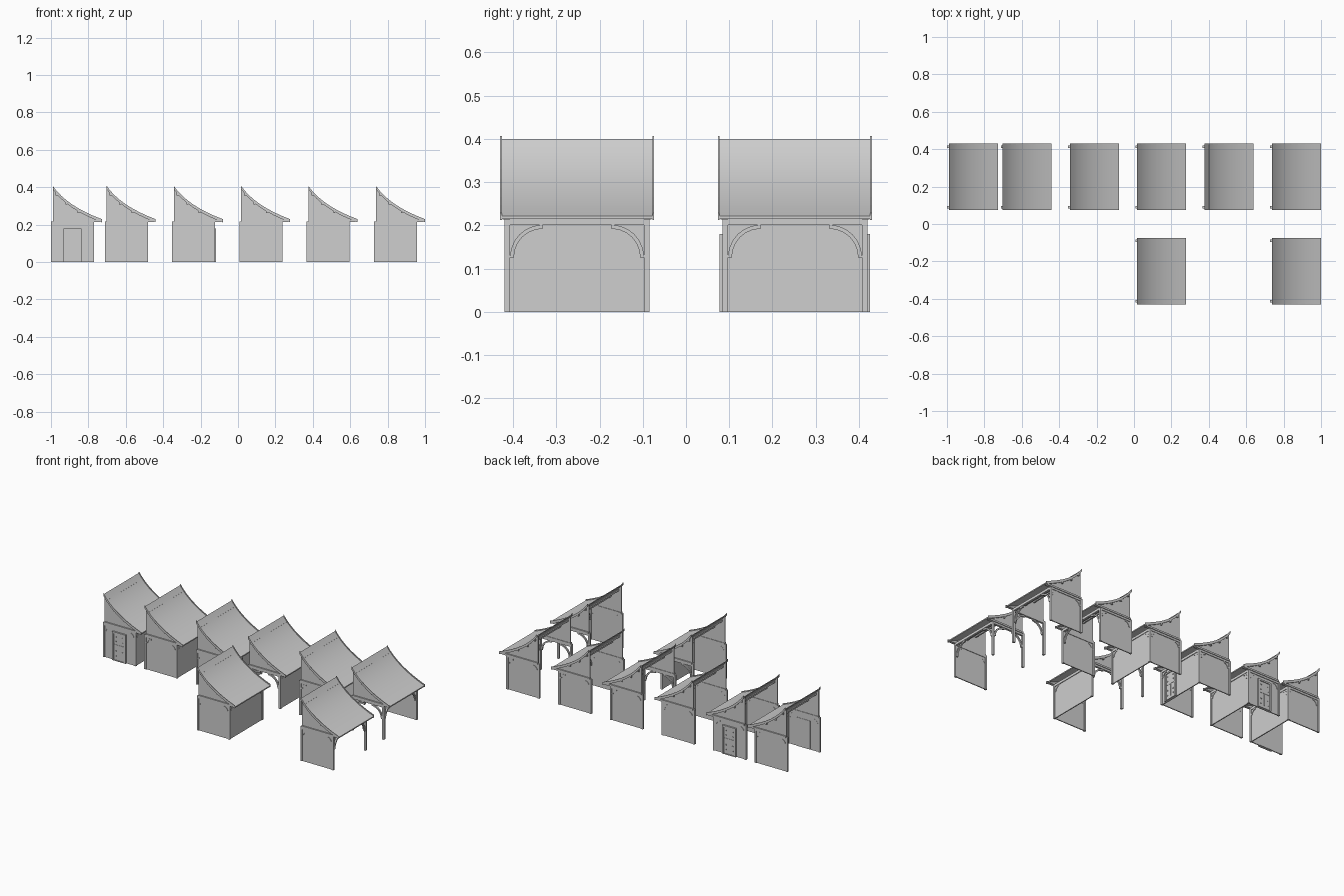
import bpy, bmesh, math
from mathutils import Matrix, Vector

if "Cube" in bpy.data.objects:
    bpy.data.objects.remove(bpy.data.objects["Cube"])

grey = bpy.data.materials.new("plain_grey")
grey.use_nodes = True
grey.diffuse_color = (0.62, 0.62, 0.62, 1)
grey.node_tree.nodes["Principled BSDF"].inputs["Base Color"].default_value = (0.62, 0.62, 0.62, 1)

WIDTH, DEPTH, HEIGHT, POST = 0.23, 0.336, 0.217, 0.013
VERGE = 0.178


def prism(bm, points, v0, v1):
    """Extrude an outline in the (u, z) plane from v0 to v1."""
    near = [bm.verts.new((u, v0, z)) for u, z in points]
    far = [bm.verts.new((u, v1, z)) for u, z in points]
    bm.faces.new(near)
    bm.faces.new(far[::-1])
    n = len(points)
    for i in range(n):
        j = (i + 1) % n
        bm.faces.new((near[j], near[i], far[i], far[j]))


def block(bm, u0, u1, z0, z1, v0, v1):
    prism(bm, [(u0, z0), (u1, z0), (u1, z1), (u0, z1)], v0, v1)


def finish(bm, name, matrix, smooth=False):
    bm.transform(matrix)
    bmesh.ops.recalc_face_normals(bm, faces=bm.faces)
    mesh = bpy.data.meshes.new(name)
    bm.to_mesh(mesh)
    bm.free()
    mesh.materials.append(grey)
    obj = bpy.data.objects.new(name, mesh)
    bpy.context.collection.objects.link(obj)
    if smooth:
        bpy.ops.object.select_all(action="DESELECT")
        obj.select_set(True)
        bpy.context.view_layer.objects.active = obj
        bpy.ops.object.shade_smooth_by_angle(angle=math.radians(30))


def frame(origin, along, outward):
    """Matrix taking (u, v, z) of a wall into the world."""
    a, o = Vector(along), Vector(outward)
    m = Matrix((a, o, (0, 0, 1))).transposed().to_4x4()
    return Matrix.Translation(origin) @ m


def brace(bm, u, direction, radius):
    """Curved knee brace between a post and the beam."""
    top, thick, steps = HEIGHT - 0.016, 0.009, 6
    angles = [math.pi / 2 * i / steps for i in range(steps + 1)]
    outline = []
    for r, order in ((radius, angles), (radius - thick, angles[::-1])):
        for a in order:
            outline.append((u + direction * (radius - r * math.cos(a)),
                            top - radius + r * math.sin(a)))
    prism(bm, outline, -0.011, -0.001)


def door(bm, mid):
    half, top = 0.042, 0.18
    for s in (-1, 1):
        edge = mid + s * half
        block(bm, edge - 0.005, edge + 0.005, 0, top, -0.012, 0.006)
    block(bm, mid - half, mid + half, top - 0.01, top, -0.012, 0.006)
    block(bm, mid - half, mid + half, 0, 0.004, -0.012, 0.006)
    block(bm, mid - half, mid + half, 0.004, top - 0.01, -0.012, 0.001)
    # Rail and stile on the leaf
    block(bm, mid - 0.034, mid + 0.034, 0.097, 0.101, 0.001, 0.003)
    block(bm, mid - 0.002, mid + 0.002, 0.02, 0.097, 0.001, 0.003)
    # Studs
    for u in (-0.024, 0.024):
        for z in (0.03, 0.06, 0.12, 0.15):
            block(bm, mid + u - 0.003, mid + u + 0.003, z - 0.003, z + 0.003, 0.001, 0.004)


def wall(name, length, kind, matrix, corner_posts=True, door_mid=None):
    bm = bmesh.new()
    if corner_posts:
        for u in (0, length - POST):
            block(bm, u, u + POST, 0, HEIGHT, -POST, 0)
    block(bm, POST, length - POST, HEIGHT - 0.016, HEIGHT, -POST, 0)
    if kind != "open":
        block(bm, POST, length - POST, 0, HEIGHT - 0.016, -0.010, -0.004)
    radius = 0.075 if kind == "open" else 0.035
    brace(bm, POST, 1, radius)
    brace(bm, length - POST, -1, radius)
    if kind == "door":
        door(bm, door_mid)
    finish(bm, name, matrix)


def slope(drop, steps=8):
    """Sagging roof line from ridge to eave, shifted down by drop."""
    ridge, pull, eave = Vector((0.01, 0.399)), Vector((0.085, 0.291)), Vector((0.272, 0.222))
    line = []
    for i in range(steps + 1):
        t = i / steps
        p = ridge * (1 - t) ** 2 + pull * 2 * t * (1 - t) + eave * t * t
        line.append((p.x, p.y - drop))
    return line


def roof(label, ox, cy):
    centre = frame((ox, cy, 0), (1, 0, 0), (0, 1, 0))
    bm = bmesh.new()
    prism(bm, slope(0) + slope(0.007)[::-1], -VERGE + 0.003, VERGE - 0.003)
    finish(bm, label + "_roof", centre, smooth=True)
    # Raised boards along both verges
    bm = bmesh.new()
    for s in (-1, 1):
        prism(bm, slope(-0.007) + slope(0.010)[::-1], s * VERGE, s * (VERGE - 0.004))
    finish(bm, label + "_verge_boards", centre)
    # Purlins under the roof
    bm = bmesh.new()
    for i in (1, 3, 5):
        u, z = slope(0.007)[i]
        block(bm, u - 0.005, u + 0.005, z - 0.010, z + 0.002, -VERGE + 0.005, VERGE - 0.005)
    finish(bm, label + "_purlins", centre)


def gable(name, matrix):
    bm = bmesh.new()
    top = [(u, max(z, HEIGHT)) for u, z in slope(0.005) if z > HEIGHT]
    prism(bm, [(0.01, HEIGHT - 0.002)] + top + [(0.262, HEIGHT - 0.002)], -0.010, -0.004)
    block(bm, 0.01, 0.262, HEIGHT - 0.004, HEIGHT + 0.007, -POST, 0.004)
    finish(bm, name, matrix)


def bay(label, ox, cy, front, back, side, side_door=None):
    half = DEPTH / 2
    faces = {"front": (front, frame((ox, cy - half, 0), (1, 0, 0), (0, -1, 0))),
             "back": (back, frame((ox, cy + half, 0), (1, 0, 0), (0, 1, 0)))}
    for end, (kind, matrix) in faces.items():
        wall(f"{label}_{end}_wall", WIDTH, kind, matrix, door_mid=WIDTH / 2)
        gable(f"{label}_{end}_gable", matrix)
    wall(label + "_side_wall", DEPTH, side, frame((ox + WIDTH, cy - half, 0), (0, 1, 0), (1, 0, 0)),
         corner_posts=False, door_mid=side_door)
    roof(label, ox, cy)


# Bays: name, left edge, row centre, front, back and side wall kinds
REAR, FORE = 0.252, -0.252
bay("front_door_bay", -1.0, REAR, "door", "closed", "closed")
bay("back_door_bay", -0.712, REAR, "closed", "door", "closed")
bay("side_door_bay", -0.353, REAR, "closed", "closed", "door", side_door=0.088)
bay("open_front_bay", 0.007, REAR, "open", "closed", "closed")
bay("open_side_bay", 0.367, REAR, "closed", "closed", "open")
bay("open_front_corner_bay", 0.728, REAR, "open", "closed", "open")
bay("open_back_bay", 0.007, FORE, "closed", "open", "closed")
bay("open_back_corner_bay", 0.728, FORE, "closed", "open", "open")
